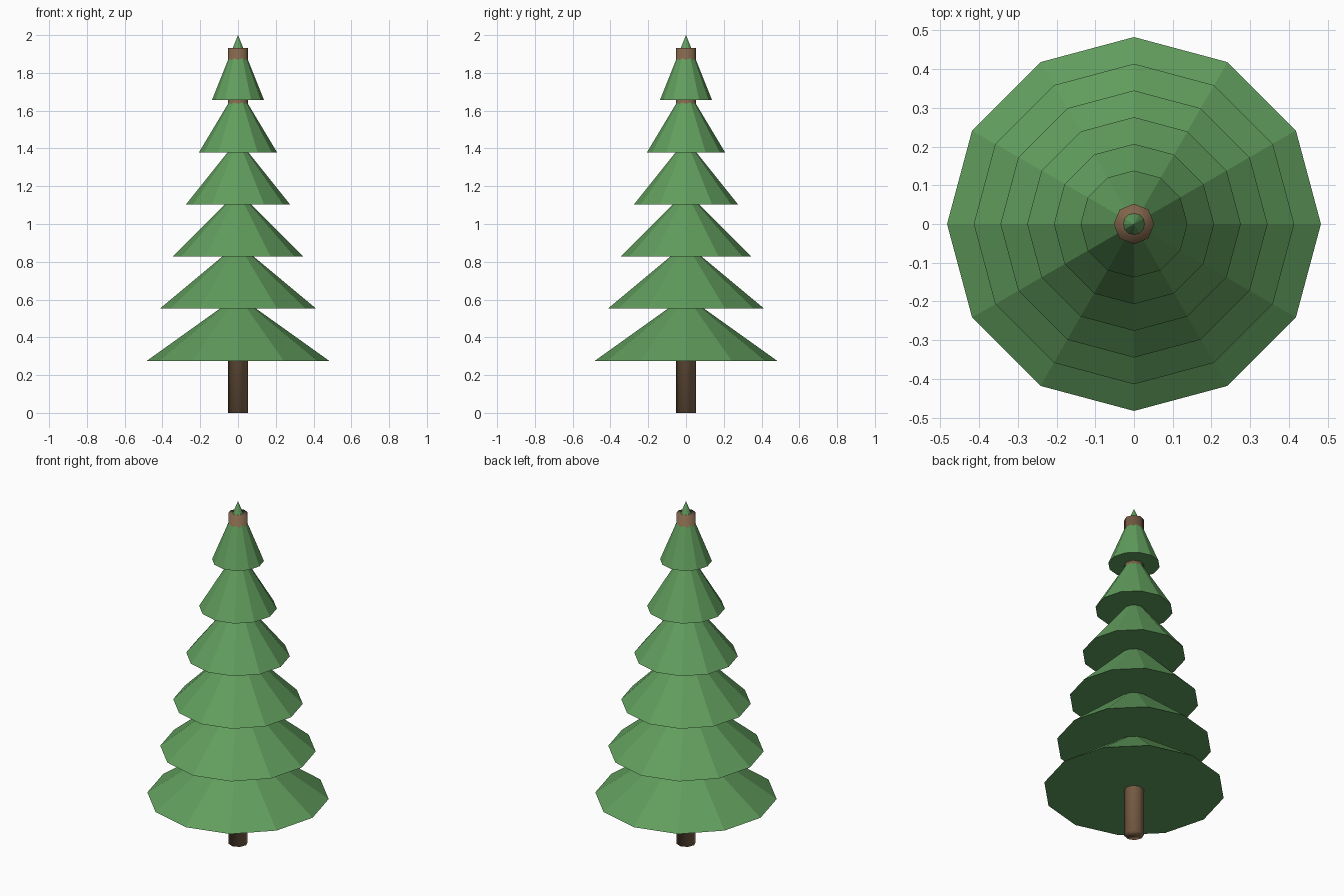
import bpy

cube = bpy.data.objects.get("Cube")
if cube:
    bpy.data.objects.remove(cube, do_unlink=True)

UNIT = 2.0 / 5.8   # height of one foliage tier
TIERS = 6
STEP = 0.8 * UNIT  # spacing between tier bases


def make_material(name, color):
    mat = bpy.data.materials.new(name)
    mat.use_nodes = True
    mat.diffuse_color = color
    bsdf = mat.node_tree.nodes["Principled BSDF"]
    bsdf.inputs["Base Color"].default_value = color
    bsdf.inputs["Roughness"].default_value = 0.9
    return mat


def add_cone(name, sides, r_bottom, r_top, base, height, mat):
    bpy.ops.mesh.primitive_cone_add(
        vertices=sides, radius1=r_bottom, radius2=r_top, depth=height,
        location=(0, 0, base + height / 2))
    obj = bpy.context.object
    obj.name = name
    obj.data.materials.append(mat)
    return obj


bark = make_material("bark", (0.22, 0.13, 0.07, 1))
needles = make_material("needles", (0.12, 0.34, 0.11, 1))

# Trunk: softly shaded octagonal post running up through the foliage
radius = 0.152 * UNIT
trunk = add_cone("trunk", 8, radius, radius, 0, 5.6 * UNIT, bark)
bpy.ops.object.shade_smooth()

# Foliage: equally tall faceted cones, narrowing towards the top
for i in range(TIERS):
    add_cone(f"foliage_tier_{i + 1}", 12, (1.4 - 0.2 * i) * UNIT, 0,
             STEP * (i + 1), UNIT, needles)
